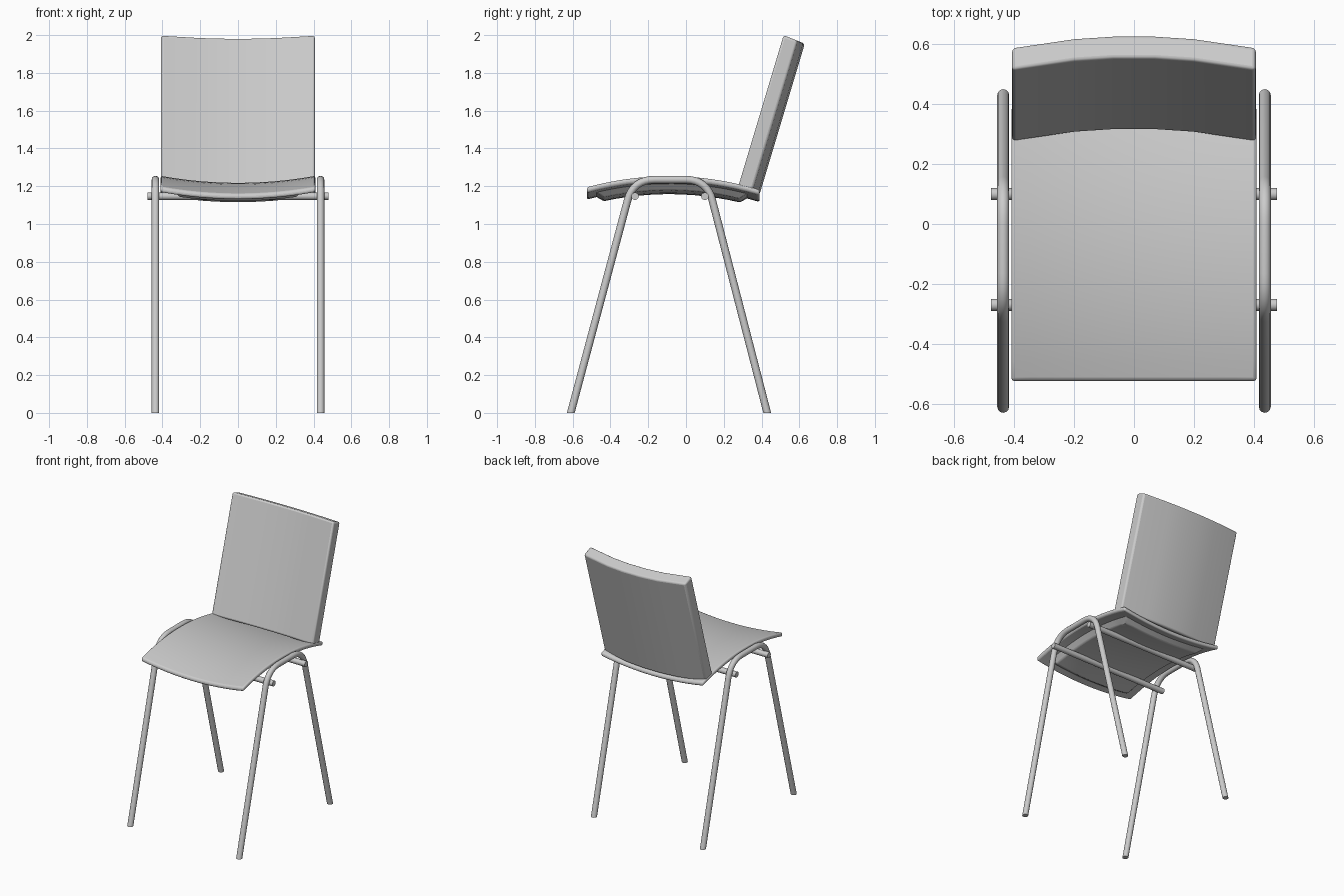
import bpy, bmesh
from mathutils import Vector

if "Cube" in bpy.data.objects:
    bpy.data.objects.remove(bpy.data.objects["Cube"])


def finish(name, bm, bevel=0.0):
    bmesh.ops.recalc_face_normals(bm, faces=bm.faces)
    mesh = bpy.data.meshes.new(name)
    bm.to_mesh(mesh)
    bm.free()
    ob = bpy.data.objects.new(name, mesh)
    bpy.context.collection.objects.link(ob)
    if bevel:
        m = ob.modifiers.new("soft_edges", 'BEVEL')
        m.width, m.segments, m.angle_limit = bevel, 3, 0.7
    bpy.ops.object.select_all(action='DESELECT')
    ob.select_set(True)
    bpy.context.view_layer.objects.active = ob
    bpy.ops.object.shade_smooth_by_angle(angle=0.6)
    return ob


def span(a, b, n):
    return [a + (b - a) * i / n for i in range(n + 1)]


def slab(name, us, vs, pos, bevel):
    """Closed sheet: pos(u, v, side) gives the surface, side 0 and side 1."""
    bm = bmesh.new()
    g = [[[bm.verts.new(pos(u, v, s)) for v in vs] for u in us] for s in (0, 1)]
    nu, nv = len(us) - 1, len(vs) - 1
    for s in (0, 1):
        for i in range(nu):
            for j in range(nv):
                bm.faces.new((g[s][i][j], g[s][i + 1][j], g[s][i + 1][j + 1], g[s][i][j + 1]))
    rim = ([(i, 0) for i in range(nu)] + [(nu, j) for j in range(nv)]
           + [(i, nv) for i in range(nu, 0, -1)] + [(0, j) for j in range(nv, 0, -1)])
    for (a, b), (c, d) in zip(rim, rim[1:] + rim[:1]):
        bm.faces.new((g[0][a][b], g[0][c][d], g[1][c][d], g[1][a][b]))
    return finish(name, bm, bevel)


# Seat: arched front to back, dished side to side
def seat_z(x, y):
    return 1.255 - 0.31 * (y + 0.09) ** 2 - 0.037 * (1 - (x / 0.41) ** 2)


slab("seat", span(-0.41, 0.41, 12), span(-0.525, 0.39, 14),
     lambda x, y, s: (x, y, seat_z(x, y) - 0.03 * s), 0.012)


# Raised panel under the seat, tapering downwards
def panel(x, y, s):
    k = 1 - 0.12 * s
    x, y = x * k, -0.075 + (y + 0.075) * k
    return (x, y, seat_z(x, y) - 0.02 - 0.04 * s)


slab("under_seat_panel", span(-0.35, 0.35, 10), span(-0.485, 0.335, 12), panel, 0.008)


# Backrest: bowed cross-section pushed along the lean
def back(x, v, s):
    d = 0.04 * (1 - abs(x / 0.407) ** 2.0) + 0.075 * s
    return (x, 0.275 + 0.24 * v + d, 1.2 + 0.8 * v - 0.4 * d)


slab("backrest", [-0.407, -0.2, -0.07, 0.07, 0.2, 0.407], [0, 0.5, 1], back, 0.012)


# Side frames: one bent tube each, feet cut level with the floor
def tube_path(pts, t):
    path = [pts[0]]
    for a, p, b in zip(pts, pts[1:], pts[2:]):
        s, e = p + (a - p).normalized() * t, p + (b - p).normalized() * t
        path += [s * (1 - k) ** 2 + p * 2 * k * (1 - k) + e * k * k for k in span(0, 1, 8)]
    return path + [pts[-1]]


def tube(name, pts, r, bend=0.0, cut=False):
    cu = bpy.data.curves.new(name + "_path", 'CURVE')
    cu.dimensions, cu.bevel_depth, cu.bevel_resolution, cu.use_fill_caps = '3D', r, 4, True
    path = tube_path([Vector(p) for p in pts], bend)
    sp = cu.splines.new('POLY')
    sp.points.add(len(path) - 1)
    for p, co in zip(sp.points, path):
        p.co = (*co, 1)
    tmp = bpy.data.objects.new(name + "_path", cu)
    bm = bmesh.new()
    mesh = bpy.data.meshes.new_from_object(tmp)
    bm.from_mesh(mesh)
    bpy.data.objects.remove(tmp)
    bpy.data.curves.remove(cu)
    bpy.data.meshes.remove(mesh)
    bmesh.ops.remove_doubles(bm, verts=bm.verts, dist=1e-5)
    if cut:
        geom = bm.verts[:] + bm.edges[:] + bm.faces[:]
        bmesh.ops.bisect_plane(bm, geom=geom, plane_co=(0, 0, 0), plane_no=(0, 0, -1), clear_outer=True)
        bmesh.ops.holes_fill(bm, edges=[e for e in bm.edges if e.is_boundary], sides=0)
    finish(name, bm)


for side, x in (("left", -0.437), ("right", 0.437)):
    tube(side + "_leg_frame", [(x, -0.6234, -0.05), (x, -0.28, 1.235),
                               (x, 0.111, 1.235), (x, 0.4429, -0.05)], 0.02, 0.115, True)

# Cross rods under the seat
for end, y in (("front", -0.27), ("rear", 0.1)):
    tube(end + "_cross_rod", [(-0.478, y, 1.147), (0.478, y, 1.147)], 0.02)
